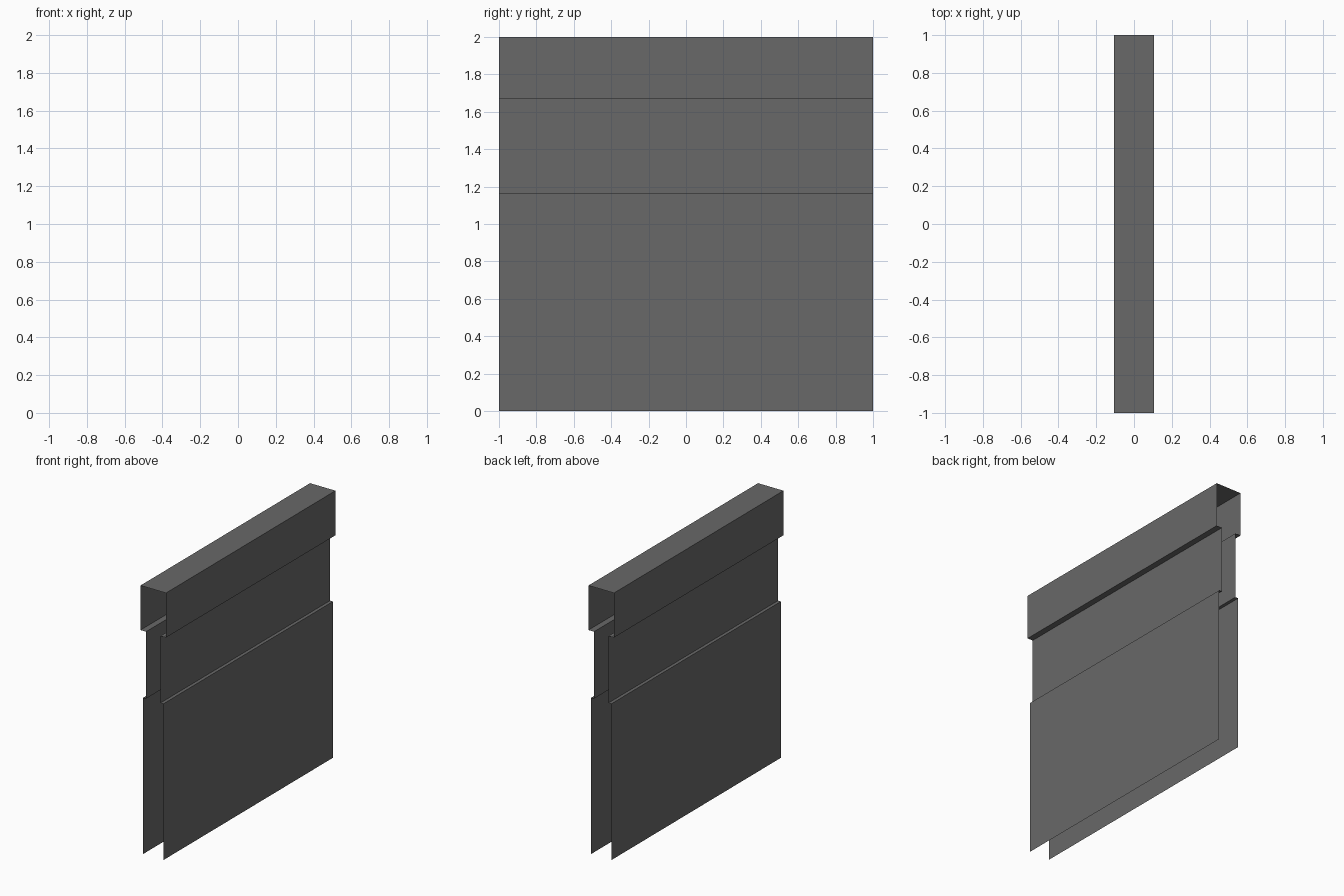
import bpy
import bmesh

if "Cube" in bpy.data.objects:
    bpy.data.objects.remove(bpy.data.objects["Cube"])

# Half of the stepped cross-section (x, z), from the bottom edge up to the top
HALF = [(0.084, 0.0), (0.084, 1.167), (0.06, 1.167),
        (0.06, 1.667), (0.105, 1.667), (0.105, 2.0)]
LENGTH = 2.0

# Single grey colour
grey = bpy.data.materials.new("dark_grey")
grey.diffuse_color = (0.14, 0.14, 0.14, 1.0)
grey.use_nodes = True
grey.node_tree.nodes["Principled BSDF"].inputs["Base Color"].default_value = grey.diffuse_color

# Mirror the half into one open profile: no end caps, open underneath
profile = HALF + [(-x, z) for x, z in reversed(HALF)]

# Sweep the profile along y as thin sheets
bm = bmesh.new()
near = [bm.verts.new((x, -LENGTH / 2, z)) for x, z in profile]
far = [bm.verts.new((x, LENGTH / 2, z)) for x, z in profile]
for i in range(len(profile) - 1):
    bm.faces.new((near[i], far[i], far[i + 1], near[i + 1]))
bm.normal_update()

mesh = bpy.data.meshes.new("stepped_wall_shell")
bm.to_mesh(mesh)
bm.free()
mesh.materials.append(grey)
wall = bpy.data.objects.new("stepped_wall_shell", mesh)
bpy.context.collection.objects.link(wall)
